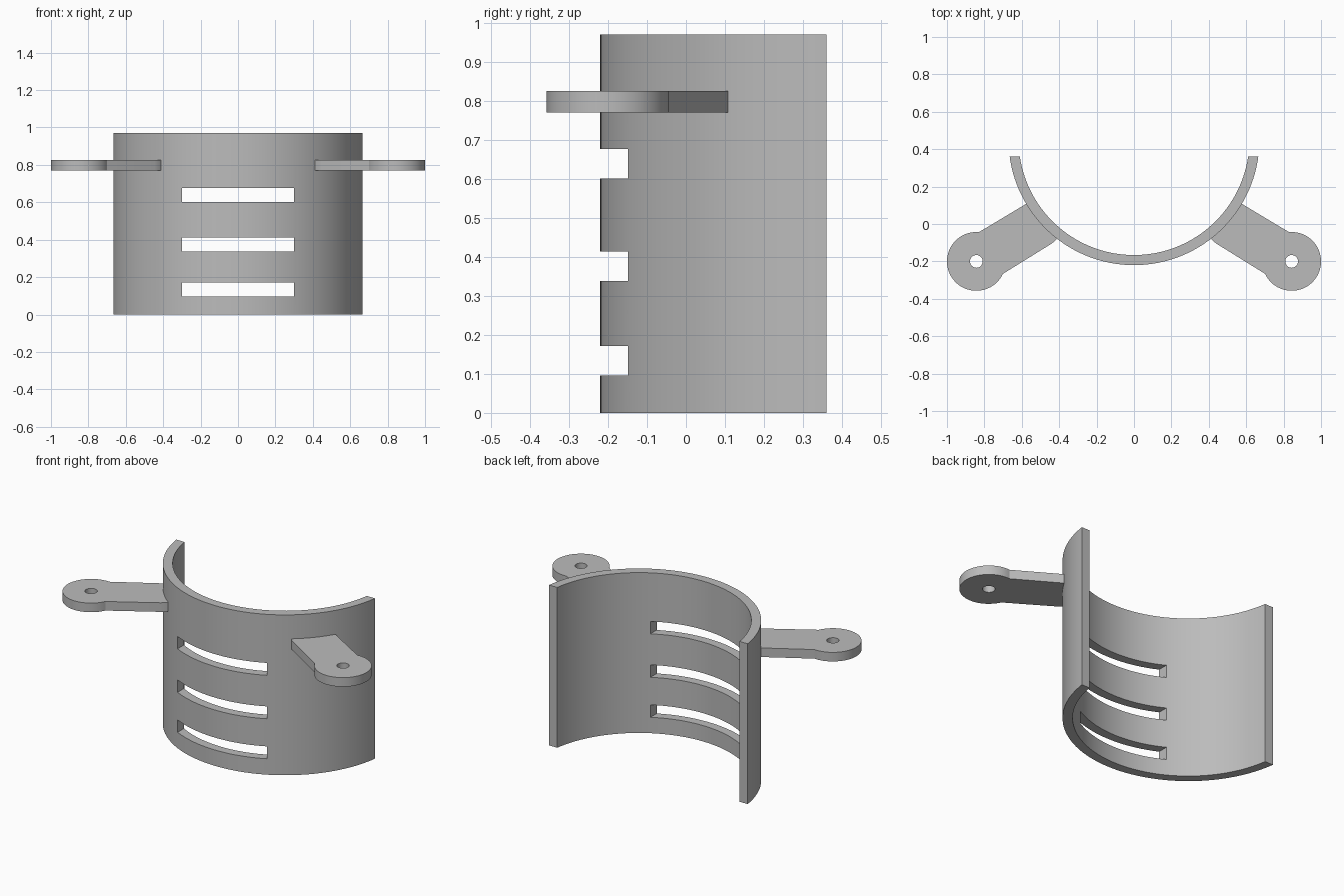
import bpy, bmesh
from math import radians, sin, cos, asin, sqrt

cube = bpy.data.objects.get("Cube")
if cube:
    bpy.data.objects.remove(cube, do_unlink=True)

CENTRE_Y, OUTER, INNER, BACK_Y, HEIGHT = 0.451, 0.671, 0.617, 0.36, 0.97

grey = bpy.data.materials.new("plain grey")
grey.use_nodes = True
colour = (0.5, 0.5, 0.5, 1)
grey.diffuse_color = colour
grey.node_tree.nodes["Principled BSDF"].inputs["Base Color"].default_value = colour


def arc(cx, cy, r, start, end, steps):
    angles = [start + (end - start) * i / steps for i in range(steps + 1)]
    return [(cx + r * cos(a), cy + r * sin(a)) for a in angles]


def prism(name, outline, z0, z1):
    """Extrude a flat outline upwards from z0 to z1."""
    bm = bmesh.new()
    face = bm.faces.new([bm.verts.new((x, y, z0)) for x, y in outline])
    top = bmesh.ops.extrude_face_region(bm, geom=[face])["geom"]
    bmesh.ops.translate(bm, vec=(0, 0, z1 - z0),
                        verts=[v for v in top if isinstance(v, bmesh.types.BMVert)])
    bmesh.ops.recalc_face_normals(bm, faces=bm.faces)
    mesh = bpy.data.meshes.new(name)
    bm.to_mesh(mesh)
    bm.free()
    mesh.materials.append(grey)
    obj = bpy.data.objects.new(name, mesh)
    bpy.context.collection.objects.link(obj)
    return obj


def cut(obj, cutters):
    """Subtract the cutters, then discard them."""
    for cutter in cutters:
        mod = obj.modifiers.new("cut", 'BOOLEAN')
        mod.operation, mod.solver, mod.object = 'DIFFERENCE', 'EXACT', cutter
    graph = bpy.context.evaluated_depsgraph_get()
    obj.data = bpy.data.meshes.new_from_object(obj.evaluated_get(graph))
    obj.modifiers.clear()
    for cutter in cutters:
        bpy.data.objects.remove(cutter, do_unlink=True)


def smooth(obj):
    bpy.ops.object.select_all(action='DESELECT')
    obj.select_set(True)
    bpy.context.view_layer.objects.active = obj
    bpy.ops.object.shade_smooth_by_angle(angle=radians(25))


# Curved shell, its ends trimmed flat at the back
def shell_arc(r):
    drop = asin((CENTRE_Y - BACK_Y) / r)
    return arc(0, CENTRE_Y, r, radians(180) + drop, radians(360) - drop, 64)


shell = prism("curved_shell", shell_arc(OUTER) + shell_arc(INNER)[::-1], 0, HEIGHT)

# Three vent slots through the front
slot = [(-0.3, -0.5), (0.3, -0.5), (0.3, 0.1), (-0.3, 0.1)]
cut(shell, [prism("slot_cutter", slot, z, z + 0.075) for z in (0.096, 0.338, 0.601)])
smooth(shell)


# Mounting ears: round eye with a bolt hole, and an arm ending on the shell
def shell_y(x, r):
    return CENTRE_Y - sqrt(r * r - x * x)


EAR_X, EAR_Y, EAR_R = 0.843, -0.2, 0.157
for name, side in (("left_ear", 1), ("right_ear", -1)):
    outline = arc(EAR_X, EAR_Y, EAR_R, radians(-155), radians(95), 48)
    outline += [(x, shell_y(x, OUTER - 0.004)) for x in (0.573, 0.53, 0.48, 0.44, 0.41)]
    outline += [(0.425, -0.093), (0.447, -0.109)]
    ear = prism(name, [(side * x, y) for x, y in outline], 0.77, 0.825)
    hole = arc(side * EAR_X, EAR_Y, 0.034, 0, radians(360), 32)[:-1]
    cut(ear, [prism("hole_cutter", hole, 0.7, 0.9)])
    smooth(ear)
